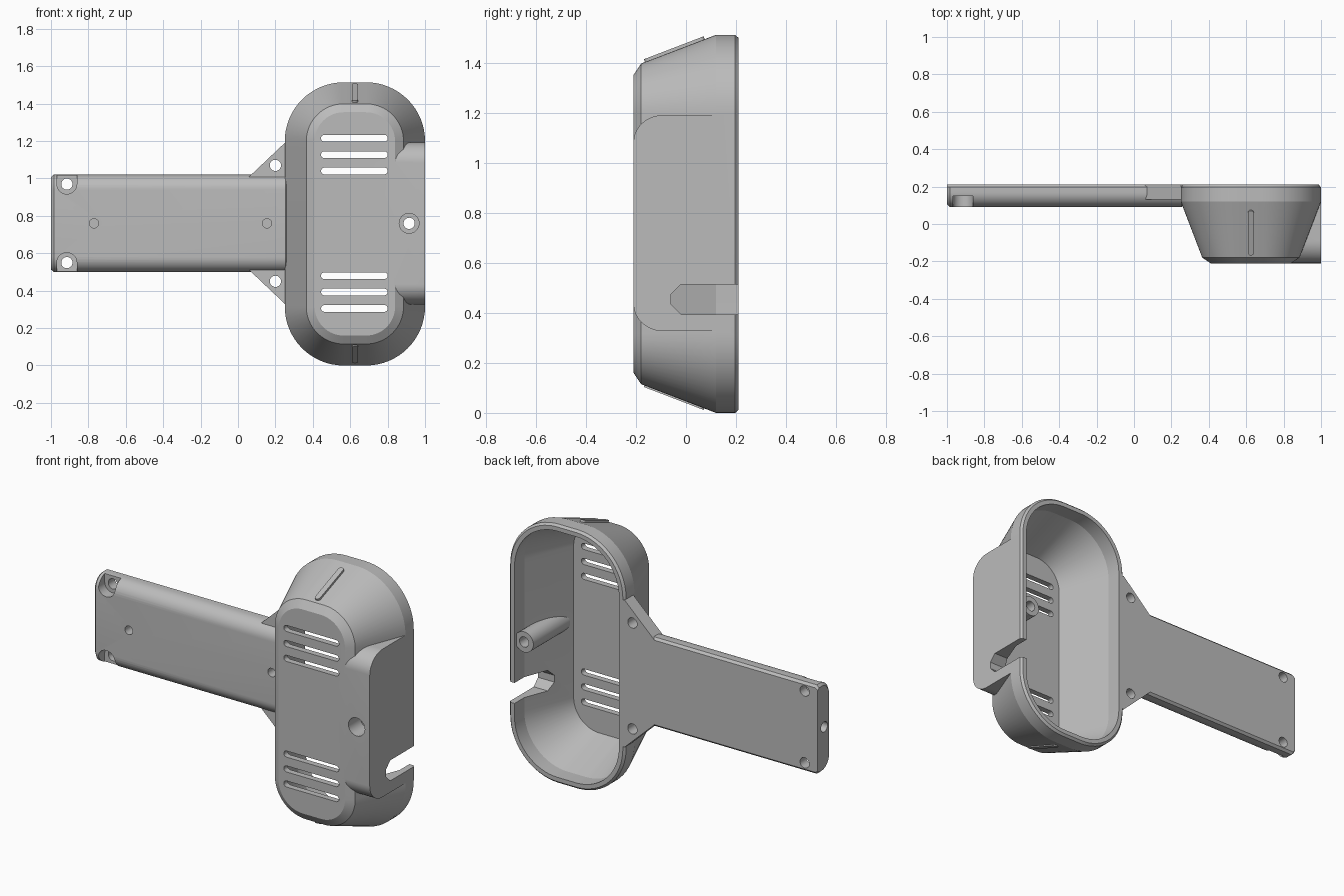
import bpy, bmesh
from math import sin, cos, pi, radians

cube = bpy.data.objects.get("Cube")
if cube:
    bpy.data.objects.remove(cube)

grey = bpy.data.materials.new("light grey plastic")
grey.use_nodes = True
grey.diffuse_color = (0.5, 0.5, 0.5, 1)
grey.node_tree.nodes["Principled BSDF"].inputs["Base Color"].default_value = (0.5, 0.5, 0.5, 1)

MID = 0.76      # height of the symmetry plane
HX = 0.625      # centre of the head in x


def loft(name, rings):
    """Skin a list of equal closed rings and cap both ends."""
    bm = bmesh.new()
    loops = [[bm.verts.new(p) for p in ring] for ring in rings]
    n = len(loops[0])
    for a, b in zip(loops, loops[1:]):
        for i in range(n):
            j = (i + 1) % n
            bm.faces.new((a[i], a[j], b[j], b[i]))
    bm.faces.new(loops[0])
    bm.faces.new(loops[-1])
    bmesh.ops.recalc_face_normals(bm, faces=bm.faces)
    mesh = bpy.data.meshes.new(name)
    bm.to_mesh(mesh)
    bm.free()
    mesh.materials.append(grey)
    ob = bpy.data.objects.new(name, mesh)
    bpy.context.collection.objects.link(ob)
    return ob


def rounded(cx, cz, hx, hz, r, y, seg=16):
    """Rounded rectangle in the xz plane at depth y."""
    pts = []
    for k, (sx, sz) in enumerate(((1, 1), (-1, 1), (-1, -1), (1, -1))):
        for i in range(seg + 1):
            a = (k + i / seg) * pi / 2
            pts.append((cx + sx * (hx - r) + r * cos(a), y, cz + sz * (hz - r) + r * sin(a)))
    return pts


def head_ring(y, inset):
    return rounded(HX, 0.757, 0.375 - inset, 0.757 - inset, 0.315 - inset, y)


def rod(name, x, z, r, y0, y1, seg=32):
    ring = [(x + r * cos(2 * pi * i / seg), z + r * sin(2 * pi * i / seg)) for i in range(seg)]
    return loft(name, [[(u, y, v) for u, v in ring] for y in (y0, y1)])


def along_x(name, profile, x0, x1):
    """Extrude a (y, z) profile along x."""
    return loft(name, [[(x, y, z) for y, z in profile] for x in (x0, x1)])


def combine(target, others, operation="DIFFERENCE"):
    bpy.context.view_layer.objects.active = target
    for other in others:
        mod = target.modifiers.new("cut", "BOOLEAN")
        mod.operation = operation
        mod.solver = "EXACT"
        mod.object = other
        bpy.ops.object.modifier_apply(modifier=mod.name)
        bpy.data.objects.remove(other)


# Head shell: tapered rounded housing
head = loft("head_housing", [head_ring(y, d) for y, d in
            ((-0.21, 0.16), (-0.18, 0.115), (0.12, 0), (0.197, 0), (0.21, 0.012))])

# Flat side block with rounded top and bottom front edges
arc = [(-0.09 - 0.12 * sin(a), 0.325 + 0.108 * cos(a))
       for a in (i / 12 * pi / 2 for i in range(13))]
side = [(0.15, 0.433)] + [(y, h) for y, h in arc]
side = side + [(y, -h) for y, h in reversed(side)]
combine(head, [along_x("side_block", [(y, MID + h) for y, h in side], 0.7, 1.0)], "UNION")

# Open cavity, screw post and its hole
combine(head, [loft("cavity", [head_ring(y, d) for y, d in
               ((-0.175, 0.15), (0.12, 0.037), (0.25, 0.037))])])
combine(head, [rod("screw_post", 0.915, MID, 0.06, -0.15, 0.19)], "UNION")
cuts = [rod("post_hole", 0.915, MID, 0.03, -0.3, 0.3),
        rod("post_counterbore", 0.915, MID, 0.053, -0.3, -0.1)]

# Cable notch in the side
notch = [(0.3, 0.395), (-0.02, 0.395), (-0.06, 0.435), (-0.06, 0.475), (-0.02, 0.515), (0.3, 0.515)]
cuts.append(along_x("cable_notch", notch, 0.8, 1.1))

# Vent slots, three above and three below
for side in (1, -1):
    for h in (0.28, 0.367, 0.455):
        cuts.append(loft("vent", [rounded(0.622, MID + side * h, 0.178, 0.018, 0.0175, y, 6)
                                  for y in (-0.3, -0.12)]))
combine(head, cuts)

# Handle: bar with rounded front edges and small back chamfers
half = [(0.21, 0.247), (0.197, 0.26)] + [
    (0.17 - 0.08 * sin(a), 0.18 + 0.08 * cos(a)) for a in (i / 10 * pi / 2 for i in range(11))]
bar = half + [(y, -h) for y, h in reversed(half)]
handle = loft("handle", [[(x, 0.21 + (y - 0.21) * s, MID + h * t) for y, h in bar]
              for x, s, t in ((-1, 0.88, 0.95), (-0.985, 1, 1), (0.255, 1, 1), (0.27, 0.9, 0.96))])
cuts = [rod("dimple", x, MID, 0.025, 0.0, 0.15) for x in (-0.77, 0.155)]
for side in (1, -1):
    z = MID + side * 0.21
    cuts.append(rod("corner_hole", -0.915, z, 0.03, 0.0, 0.3))
    # U-shaped pocket opening outwards
    cuts.append(loft("pocket", [rounded(-0.915, z + side * 0.05, 0.053, 0.103, 0.0525, y)
                                for y in (0.0, 0.15)]))
ring = [(0.15 + 0.03 * cos(i * pi / 16), MID + 0.03 * sin(i * pi / 16)) for i in range(32)]
cuts.append(along_x("end_hole", ring, -1.1, -0.88))
combine(handle, cuts)
parts = [head, handle]

# Gusset plates and raised ridges, mirrored about the middle
for side, word in ((1, "upper"), (-1, "lower")):
    tri = [(0.06, 0.24), (0.26, 0.24), (0.26, 0.43), (0.25, 0.43), (0.06, 0.25)]
    gusset = loft(word + "_gusset", [[(x, y, MID + side * h) for x, h in tri] for y in (0.13, 0.21)])
    combine(gusset, [rod("gusset_hole", 0.2, MID + side * 0.31, 0.03, 0.0, 0.3)])
    ridge_rings = []
    for lift in (-0.02, 0.011):
        ring = rounded(0, 0, 0.016, 0.128, 0.0155, 0, 6)
        # tilt the rounded strip onto the sloping end wall
        t = radians(21)
        ridge_rings.append([(HX + u, -0.045 + v * cos(t) - lift * sin(t),
                             MID + side * (0.692 + v * sin(t) + lift * cos(t))) for u, _, v in ring])
    parts += [gusset, loft(word + "_ridge", ridge_rings)]

# Smooth the curves, keep hard edges
bpy.ops.object.select_all(action="DESELECT")
for ob in parts:
    ob.select_set(True)
bpy.context.view_layer.objects.active = head
bpy.ops.object.shade_smooth_by_angle(angle=radians(20))
